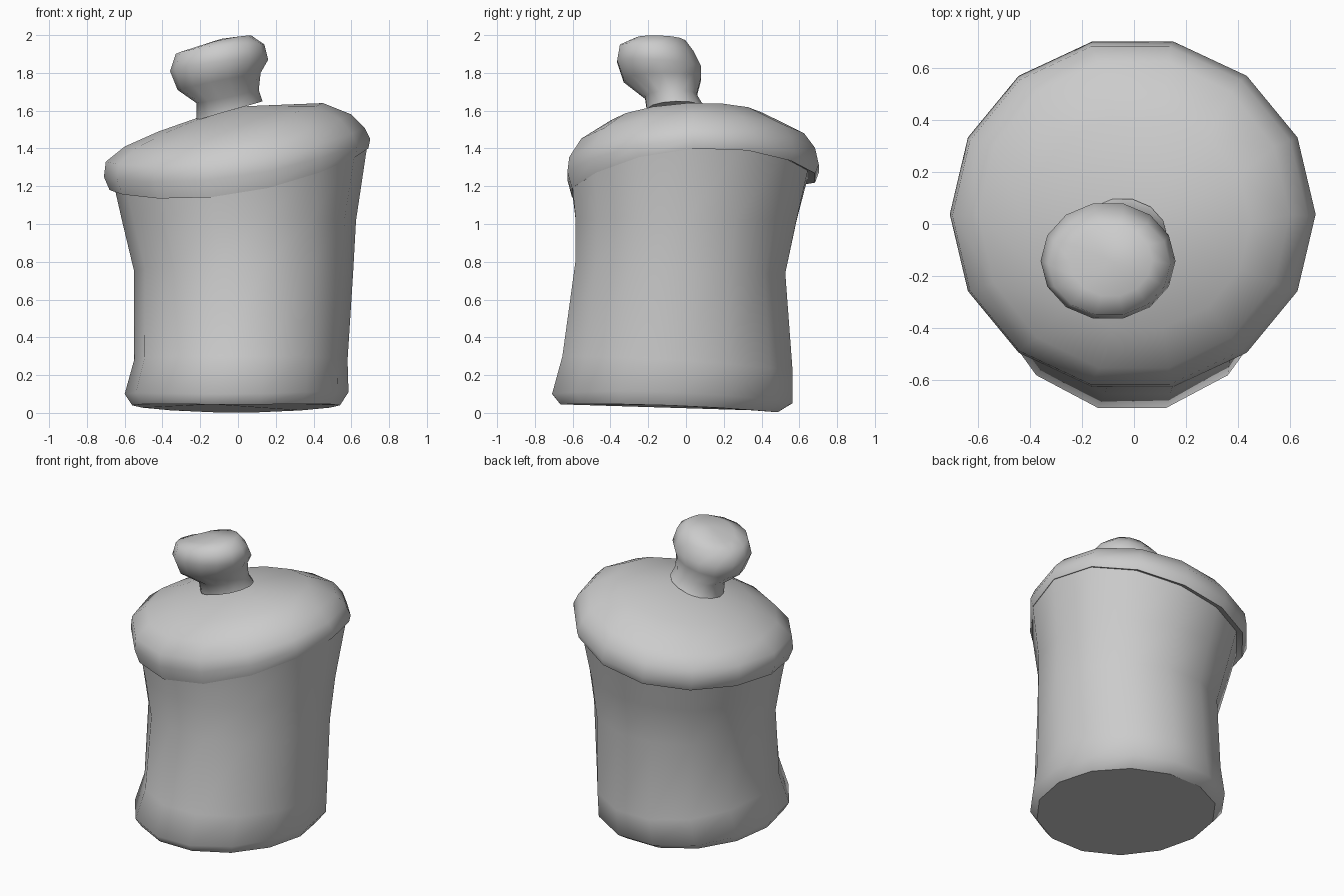
import bpy
import bmesh
from math import cos, sin, pi

cube = bpy.data.objects.get("Cube")
if cube:
    bpy.data.objects.remove(cube, do_unlink=True)

# One plain clay colour for every part
clay = bpy.data.materials.new("clay_grey")
clay.use_nodes = True
tone = (0.6, 0.6, 0.6, 1)
clay.diffuse_color = tone
clay.node_tree.nodes["Principled BSDF"].inputs["Base Color"].default_value = tone


def add_ring(bm, row, sides):
    """Warped ring from its extents and its heights at left, right, front and back."""
    x0, x1, y0, y1, z_x0, z_x1, z_y0, z_y1 = row
    level = (z_x0 + z_x1 + z_y0 + z_y1) / 4
    lean_x, lean_y = (z_x1 - z_x0) / 2, (z_y1 - z_y0) / 2
    saddle = (z_x0 + z_x1 - z_y0 - z_y1) / 4
    ring = []
    for i in range(sides):
        a = 2 * pi * i / sides
        c, s = cos(a), sin(a)
        ring.append(bm.verts.new((
            (x0 + x1) / 2 + c * (x1 - x0) / 2,
            (y0 + y1) / 2 + s * (y1 - y0) / 2,
            level + lean_x * c + lean_y * s + saddle * cos(2 * a))))
    return ring


def wobbly_part(name, rows, sides=14, apex=None, sharp_rings=()):
    """Skin a stack of warped rings, close its base and its top."""
    bm = bmesh.new()
    rings = [add_ring(bm, row, sides) for row in rows]
    for low, high in zip(rings, rings[1:]):
        for i in range(sides):
            j = (i + 1) % sides
            bm.faces.new((low[i], low[j], high[j], high[i]))
    base = bm.faces.new(rings[0][::-1])
    if apex:
        tip = bm.verts.new(apex)
        for i in range(sides):
            bm.faces.new((rings[-1][i], rings[-1][(i + 1) % sides], tip))
    else:
        bm.faces.new(rings[-1])
    for face in bm.faces:
        face.smooth = True
    base.smooth = False
    # Crisp edges around the chosen rings
    for index in sharp_rings:
        ring = rings[index]
        for i in range(sides):
            bm.edges.get((ring[i], ring[(i + 1) % sides])).smooth = False
    mesh = bpy.data.meshes.new(name)
    bm.to_mesh(mesh)
    bm.free()
    mesh.materials.append(clay)
    obj = bpy.data.objects.new(name, mesh)
    bpy.context.collection.objects.link(obj)
    return obj


# Jar body: flat foot, pinched waist, flared mouth hidden under the lid
wobbly_part("jar_body", [
    (-.56, .54, -.68, .5, .04, .04, .045, .002),
    (-.6, .585, -.725, .58, .1, .11, .1, .05),
    (-.55, .58, -.67, .58, .28, .28, .3, .22),
    (-.55, .61, -.6, .54, .75, .75, .8, .74),
    (-.61, .625, -.6, .6, 1, 1.02, 1.03, 1.02),
    (-.66, .685, -.62, .67, 1.22, 1.42, 1.2, 1.3),
], sharp_rings=(0, -1))

# Tilted lid: rolled rim and shallow dome
wobbly_part("jar_lid", [
    (-.62, .64, -.58, .62, 1.21, 1.42, 1.18, 1.27),
    (-.68, .69, -.62, .7, 1.18, 1.4, 1.16, 1.24),
    (-.71, .7, -.645, .72, 1.25, 1.45, 1.25, 1.29),
    (-.7, .67, -.635, .7, 1.33, 1.51, 1.33, 1.38),
    (-.6, .6, -.57, .64, 1.41, 1.58, 1.43, 1.46),
    (-.42, .45, -.41, .42, 1.49, 1.64, 1.53, 1.57),
], apex=(-.05, -.05, 1.62), sharp_rings=(0, 1))

# Leaning knob: narrow neck and round head
wobbly_part("lid_knob", [
    (-.22, .13, -.21, .1, 1.55, 1.65, 1.6, 1.61),
    (-.22, .11, -.22, .06, 1.64, 1.71, 1.67, 1.68),
    (-.32, .12, -.335, .085, 1.71, 1.8, 1.76, 1.77),
    (-.36, .16, -.37, .085, 1.81, 1.87, 1.86, 1.83),
    (-.33, .14, -.355, .045, 1.9, 1.95, 1.945, 1.91),
    (-.25, .07, -.28, 0, 1.925, 1.998, 1.975, 1.965),
], apex=(-.09, -.14, 1.98), sharp_rings=(0,))
